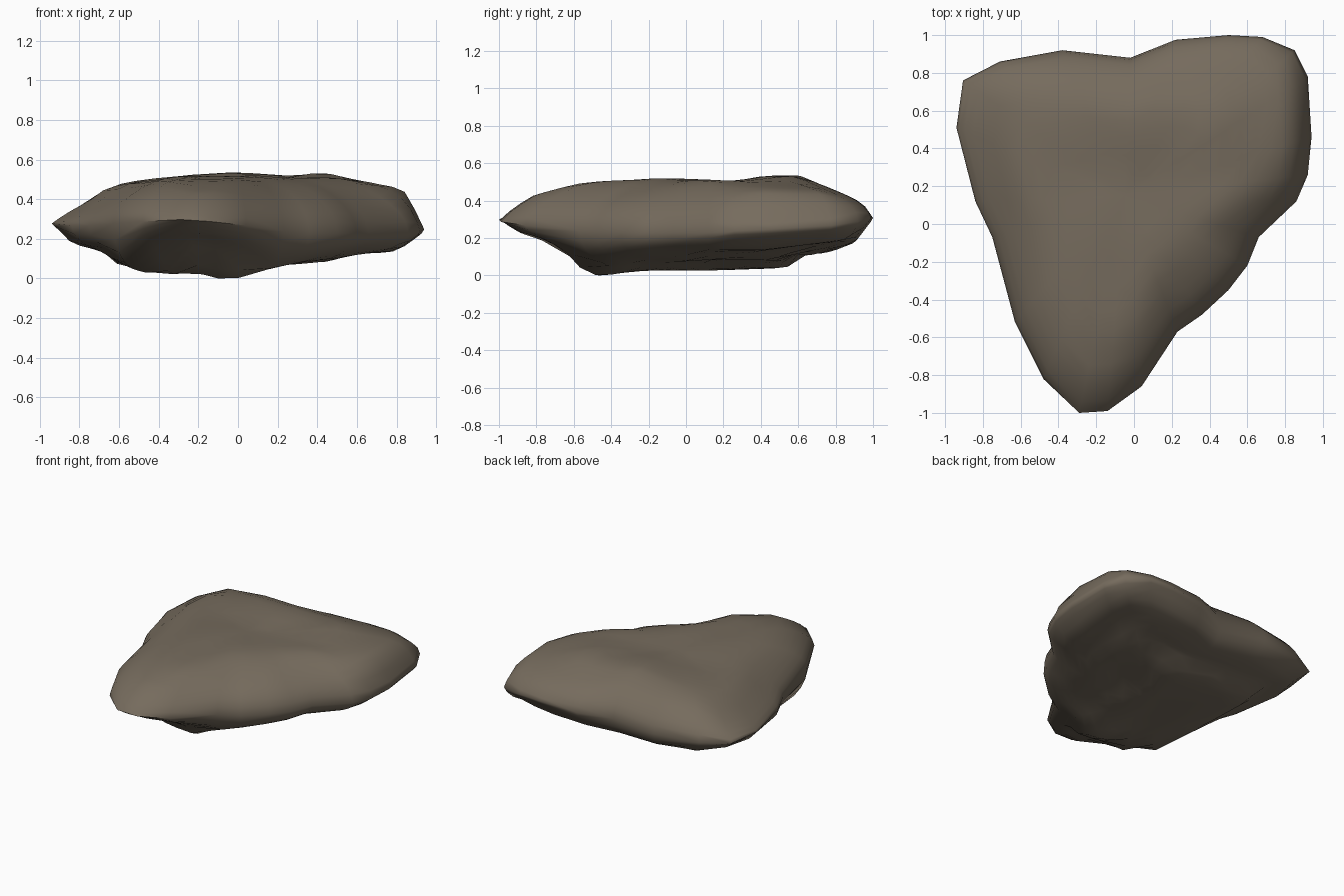
import bpy, bmesh, math
from mathutils import Vector, noise

# heart-shaped plan outline: x, y, rim height, where top plateau starts, where underside starts
OUTLINE = [
    (-0.94, 0.51, 0.29, 0.72, 0.85), (-0.905, 0.76, 0.29, 0.80, 0.85),
    (-0.71, 0.86, 0.28, 0.80, 0.85), (-0.38, 0.92, 0.28, 0.78, 0.85),
    (-0.02, 0.88, 0.28, 0.75, 0.85), (0.22, 0.975, 0.30, 0.80, 0.88),
    (0.50, 1.00, 0.32, 0.86, 0.88), (0.68, 0.99, 0.32, 0.86, 0.88),
    (0.85, 0.92, 0.30, 0.86, 0.88), (0.92, 0.78, 0.28, 0.86, 0.88),
    (0.94, 0.46, 0.26, 0.84, 0.86), (0.92, 0.26, 0.25, 0.76, 0.84),
    (0.86, 0.12, 0.24, 0.62, 0.80), (0.66, -0.07, 0.24, 0.50, 0.75),
    (0.60, -0.22, 0.24, 0.44, 0.72), (0.50, -0.35, 0.24, 0.43, 0.68),
    (0.36, -0.48, 0.24, 0.45, 0.68), (0.23, -0.57, 0.25, 0.50, 0.72),
    (0.04, -0.86, 0.28, 0.65, 0.80), (-0.14, -0.99, 0.30, 0.80, 0.85),
    (-0.29, -1.00, 0.31, 0.82, 0.85), (-0.48, -0.82, 0.30, 0.70, 0.82),
    (-0.63, -0.52, 0.29, 0.58, 0.80), (-0.75, -0.07, 0.28, 0.55, 0.80),
    (-0.84, 0.12, 0.28, 0.60, 0.82),
]
# silhouette profiles of the top and underside along x and y
TOP_X = [(-0.94, 0.31), (-0.88, 0.36), (-0.75, 0.41), (-0.70, 0.45), (-0.57, 0.50),
         (-0.25, 0.54), (0.0, 0.55), (0.28, 0.53), (0.42, 0.55), (0.86, 0.46), (0.94, 0.30)]
TOP_Y = [(-1, 0.32), (-0.94, 0.38), (-0.80, 0.45), (-0.55, 0.51), (-0.15, 0.535),
         (0.30, 0.52), (0.43, 0.55), (0.60, 0.55), (0.80, 0.47), (0.97, 0.40), (1, 0.34)]
LOW_X = [(-0.94, 0.27), (-0.84, 0.18), (-0.68, 0.14), (-0.62, 0.08), (-0.45, 0.03),
         (-0.20, 0.03), (-0.05, 0.0), (0.05, 0.02), (0.20, 0.07), (0.45, 0.09),
         (0.62, 0.13), (0.80, 0.14), (0.94, 0.21)]
LOW_Y = [(-1, 0.30), (-0.90, 0.23), (-0.78, 0.20), (-0.68, 0.16), (-0.64, 0.13),
         (-0.57, 0.05), (-0.47, 0.0), (-0.25, 0.03), (0.54, 0.04), (0.59, 0.11),
         (0.70, 0.115), (0.90, 0.16), (1, 0.27)]
CENTRE = Vector((-0.05, 0.15))
RINGS = [0.985, 0.95, 0.90, 0.84, 0.78, 0.71, 0.63, 0.54, 0.43, 0.29, 0.14]


def sample(profile, t):
    if t <= profile[0][0]:
        return profile[0][1]
    for (a, za), (b, zb) in zip(profile, profile[1:]):
        if t <= b:
            return za + (zb - za) * (t - a) / (b - a)
    return profile[-1][1]


def height(x, y, s, rim, start, top):
    k = max(0.0, (s - start) / (1 - start))
    f = max(0.0, 1 - k * k) ** 0.45
    if top:
        target = 0.55 - math.hypot(0.55 - sample(TOP_X, x), 0.55 - sample(TOP_Y, y))
        target = max(target, rim + 0.02)
        # wide flanks slope evenly and only round off at the rim
        slope = 0.4 * math.sqrt(max(0.0, 1 - k ** 8)) + 0.6 * (1 - k ** 1.5)
        w = min(1.0, max(0.0, (0.8 - start) / 0.25))
        f = f + (slope - f) * w
    else:
        target = min(math.hypot(sample(LOW_X, x), sample(LOW_Y, y)), rim - 0.02)
    bump = abs(noise.noise(Vector((x * 2.7, y * 2.7, 3.1 if top else 8.4))))
    z = rim + (target - rim) * f
    return z - 0.012 * bump * f if top else z + 0.03 * bump * f * min(1.0, target / 0.06)


bm = bmesh.new()
rim_ring = [bm.verts.new((p[0], p[1], p[2])) for p in OUTLINE]
n = len(OUTLINE)

# shrinking rings close the stone above and below the rim
for top in (True, False):
    previous = rim_ring
    for s in RINGS:
        ring = []
        for px, py, rim, st, sb in OUTLINE:
            x, y = CENTRE + (Vector((px, py)) - CENTRE) * s
            ring.append(bm.verts.new((x, y, height(x, y, s, rim, st if top else sb, top))))
        for i in range(n):
            j = (i + 1) % n
            bm.faces.new((previous[i], previous[j], ring[j], ring[i]))
        previous = ring
    tip = bm.verts.new((CENTRE.x, CENTRE.y, height(CENTRE.x, CENTRE.y, 0, 0.28, 0.5, top)))
    for i in range(n):
        bm.faces.new((previous[i], previous[(i + 1) % n], tip))

bmesh.ops.recalc_face_normals(bm, faces=bm.faces)
low = min(v.co.z for v in bm.verts)
for v in bm.verts:
    v.co.z -= low

mesh = bpy.data.meshes.new("flat_boulder")
bm.to_mesh(mesh)
bm.free()
boulder = bpy.data.objects.new("flat_boulder", mesh)
bpy.context.collection.objects.link(boulder)

# single brown-grey stone colour
stone = bpy.data.materials.new("brown_grey_stone")
stone.diffuse_color = (0.18, 0.148, 0.11, 1)
mesh.materials.append(stone)

bpy.context.view_layer.objects.active = boulder
boulder.select_set(True)
bpy.ops.object.shade_smooth_by_angle(angle=math.radians(60))
